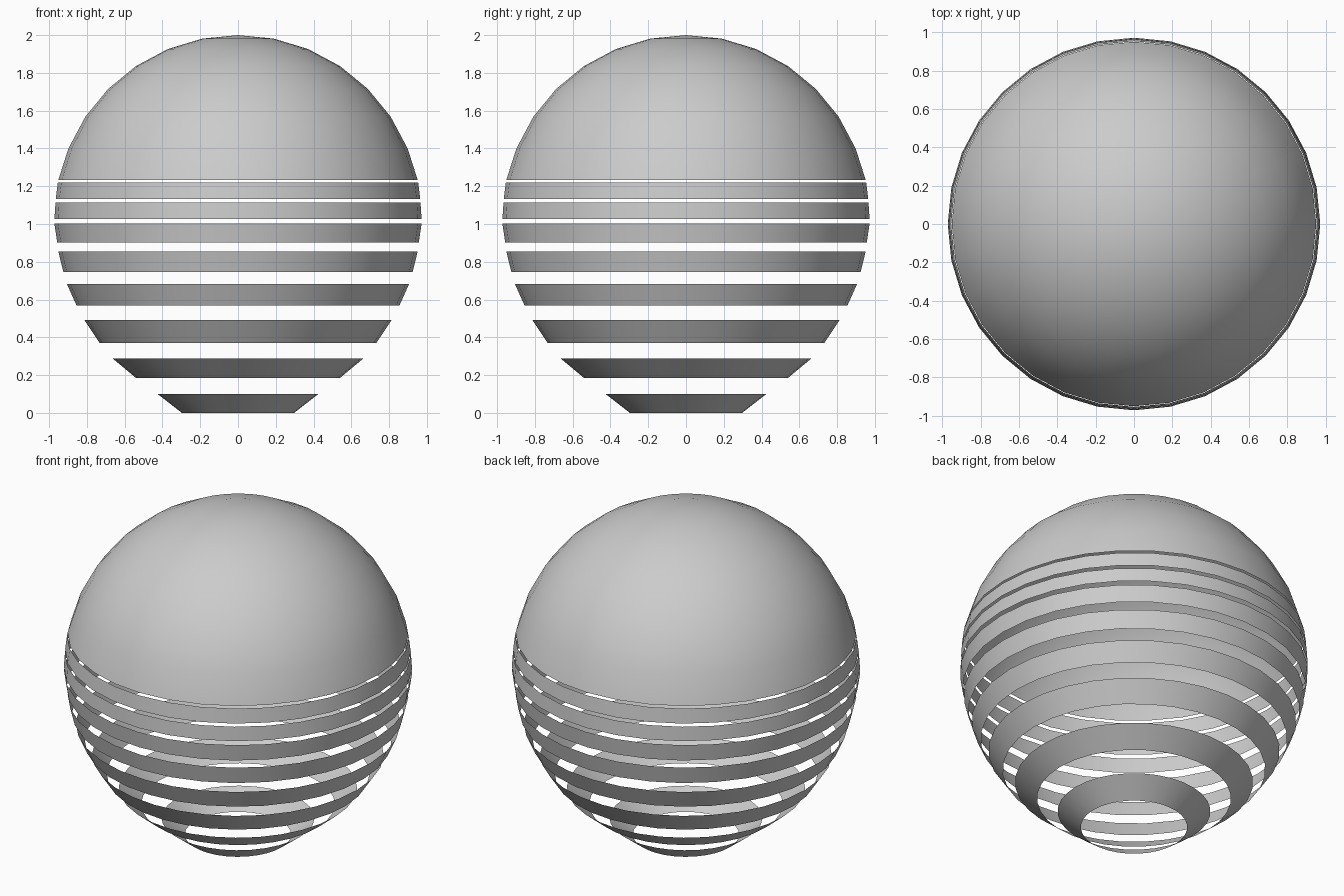
import bpy, bmesh, math

if "Cube" in bpy.data.objects:
    bpy.data.objects.remove(bpy.data.objects["Cube"])

SEGMENTS = 32
R = 0.972
CENTRE = 2.0 - R


def lathe(name, profile):
    """Spin a (radius, z) profile, listed top to bottom, into an open smooth shell."""
    bm = bmesh.new()
    rings = []
    for r, z in profile:
        if r == 0:
            rings.append([bm.verts.new((0, 0, z))] * SEGMENTS)
        else:
            rings.append([bm.verts.new((r * math.cos(i * math.tau / SEGMENTS),
                                        r * math.sin(i * math.tau / SEGMENTS), z))
                          for i in range(SEGMENTS)])
    for up, low in zip(rings, rings[1:]):
        for i in range(SEGMENTS):
            j = (i + 1) % SEGMENTS
            corners = [up[i], low[i], low[j]]
            if up[i] is not up[j]:
                corners.append(up[j])
            bm.faces.new(corners).smooth = True
    mesh = bpy.data.meshes.new(name)
    bm.to_mesh(mesh)
    bm.free()
    obj = bpy.data.objects.new(name, mesh)
    bpy.context.collection.objects.link(obj)
    return obj


# Dome: rings every 11.25 degrees from the pole, ending at the first slit
dome = [(0, 2.0)]
for k in range(1, 7):
    a = math.radians(11.25 * k)
    dome.append((R * math.sin(a), CENTRE + R * math.cos(a)))
dome.append((0.951, 1.234))
lathe("dome", dome)

# Separate bands: top radius, top z, bottom radius, bottom z
bands = [
    (0.954, 1.219, 0.965, 1.132),
    (0.966, 1.113, 0.972, 1.027),
    (0.972, 1.002, 0.957, 0.901),
    (0.951, 0.854, 0.925, 0.747),
    (0.906, 0.683, 0.855, 0.569),
    (0.814, 0.493, 0.733, 0.371),
    (0.665, 0.289, 0.541, 0.186),
    (0.427, 0.101, 0.297, 0.0),
]
for n, (r1, z1, r2, z2) in enumerate(bands, 1):
    lathe(f"band_{n}", [(r1, z1), (r2, z2)])
